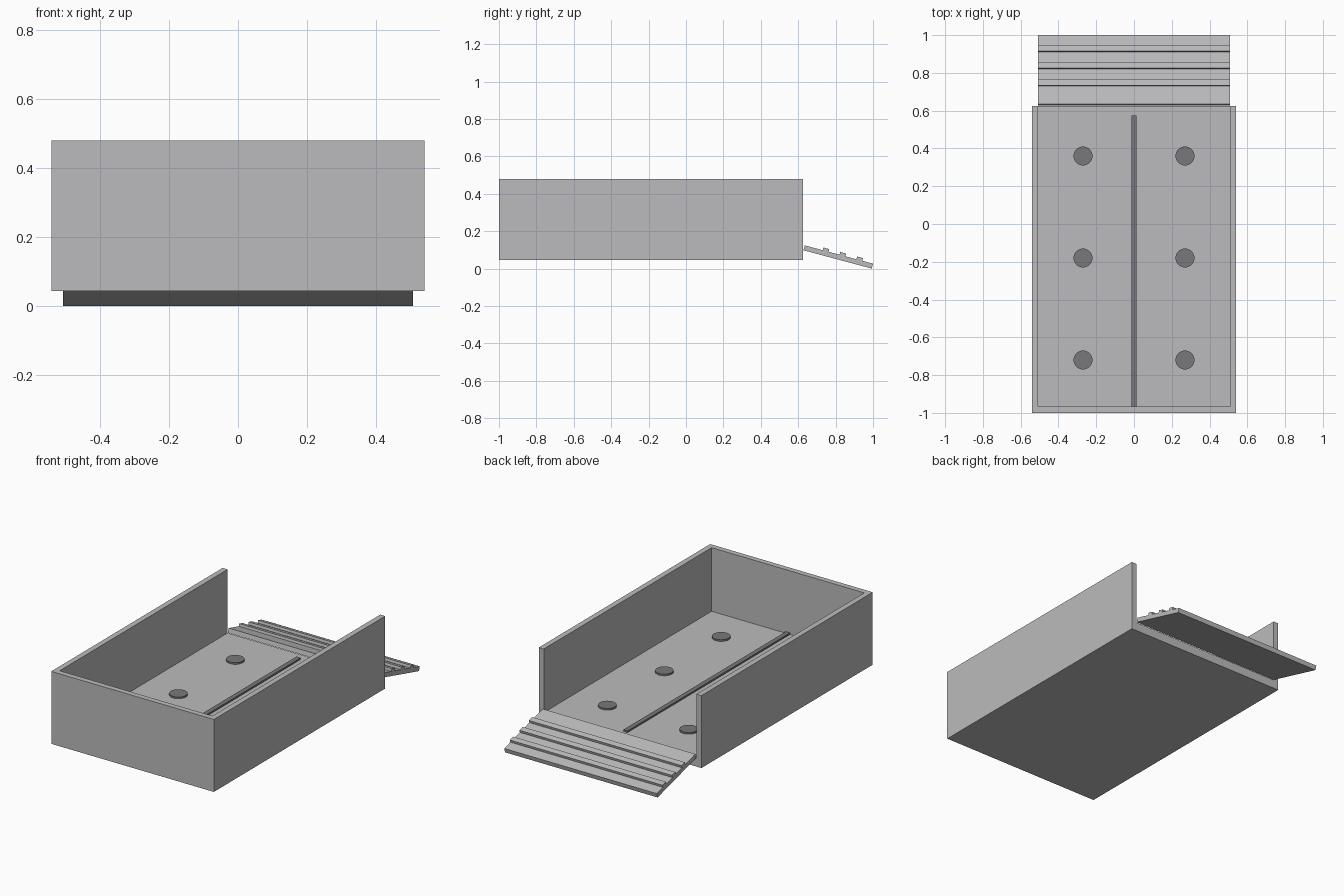
import bpy
import math
from mathutils import Matrix, Vector

cube = bpy.data.objects.get("Cube")
if cube:
    bpy.data.objects.remove(cube, do_unlink=True)


def make_material(name, rgb):
    mat = bpy.data.materials.new(name)
    mat.use_nodes = True
    mat.diffuse_color = (*rgb, 1)
    mat.node_tree.nodes["Principled BSDF"].inputs["Base Color"].default_value = (*rgb, 1)
    return mat


GREY = make_material("light grey", (0.50, 0.50, 0.51))
DARK = make_material("dark grey", (0.19, 0.19, 0.20))

# Main dimensions
HALF_W, FRONT, BACK = 0.54, -1.0, 0.625
BASE, FLOOR, TOP = 0.045, 0.098, 0.48
WALL = 0.033
INNER = HALF_W - WALL


def prism(name, outline, place, height, mat):
    """Extrude a counter-clockwise outline along the local z axis."""
    n = len(outline)
    verts = [(x, y, z) for z in (0, height) for x, y in outline]
    faces = [tuple(reversed(range(n))), tuple(range(n, 2 * n))]
    faces += [(i, (i + 1) % n, n + (i + 1) % n, n + i) for i in range(n)]
    mesh = bpy.data.meshes.new(name)
    mesh.from_pydata(verts, [], faces)
    mesh.transform(place)
    mesh.materials.append(mat)
    obj = bpy.data.objects.new(name, mesh)
    bpy.context.collection.objects.link(obj)
    return obj


def rectangle(x0, x1, y0, y1):
    return [(x0, y0), (x1, y0), (x1, y1), (x0, y1)]


def lift(z):
    return Matrix.Translation((0, 0, z))


# Tray: floor slab and a U-shaped wall open at the back
prism("tray_floor", rectangle(-INNER, INNER, FRONT + WALL, BACK), lift(BASE), FLOOR - BASE, GREY)
wall_outline = [(-HALF_W, FRONT), (HALF_W, FRONT), (HALF_W, BACK), (INNER, BACK),
                (INNER, FRONT + WALL), (-INNER, FRONT + WALL), (-INNER, BACK), (-HALF_W, BACK)]
prism("tray_walls", wall_outline, lift(BASE), TOP - BASE, GREY)

# Raised centre strip and round floor pads
prism("centre_strip", rectangle(-0.014, 0.014, FRONT + WALL, 0.575), lift(FLOOR), 0.01, DARK)
for side, x in (("right", -0.27), ("left", 0.27)):
    for place, y in (("front", -0.72), ("middle", -0.18), ("back", 0.36)):
        bpy.ops.mesh.primitive_cylinder_add(vertices=32, radius=0.05, depth=0.01,
                                            location=(x, y, FLOOR + 0.005))
        pad = bpy.context.object
        pad.name = f"{place}_{side}_pad"
        pad.data.materials.append(DARK)
        bpy.ops.object.shade_smooth_by_angle(angle=math.radians(30))

# Sloping ramp with three grip ribs
tilt = Matrix.Translation(Vector((0, 0.628, FLOOR))) @ Matrix.Rotation(math.radians(-15), 4, "X")
LENGTH, THICK = 0.378, 0.027
prism("ramp", rectangle(-INNER, INNER, 0, LENGTH), tilt, THICK, GREY)
for i in range(3):
    start = 0.099 + i * 0.0935
    prism(f"ramp_rib_{i + 1}", rectangle(-INNER, INNER, start, start + 0.0325),
          tilt @ lift(THICK), 0.015, GREY)
